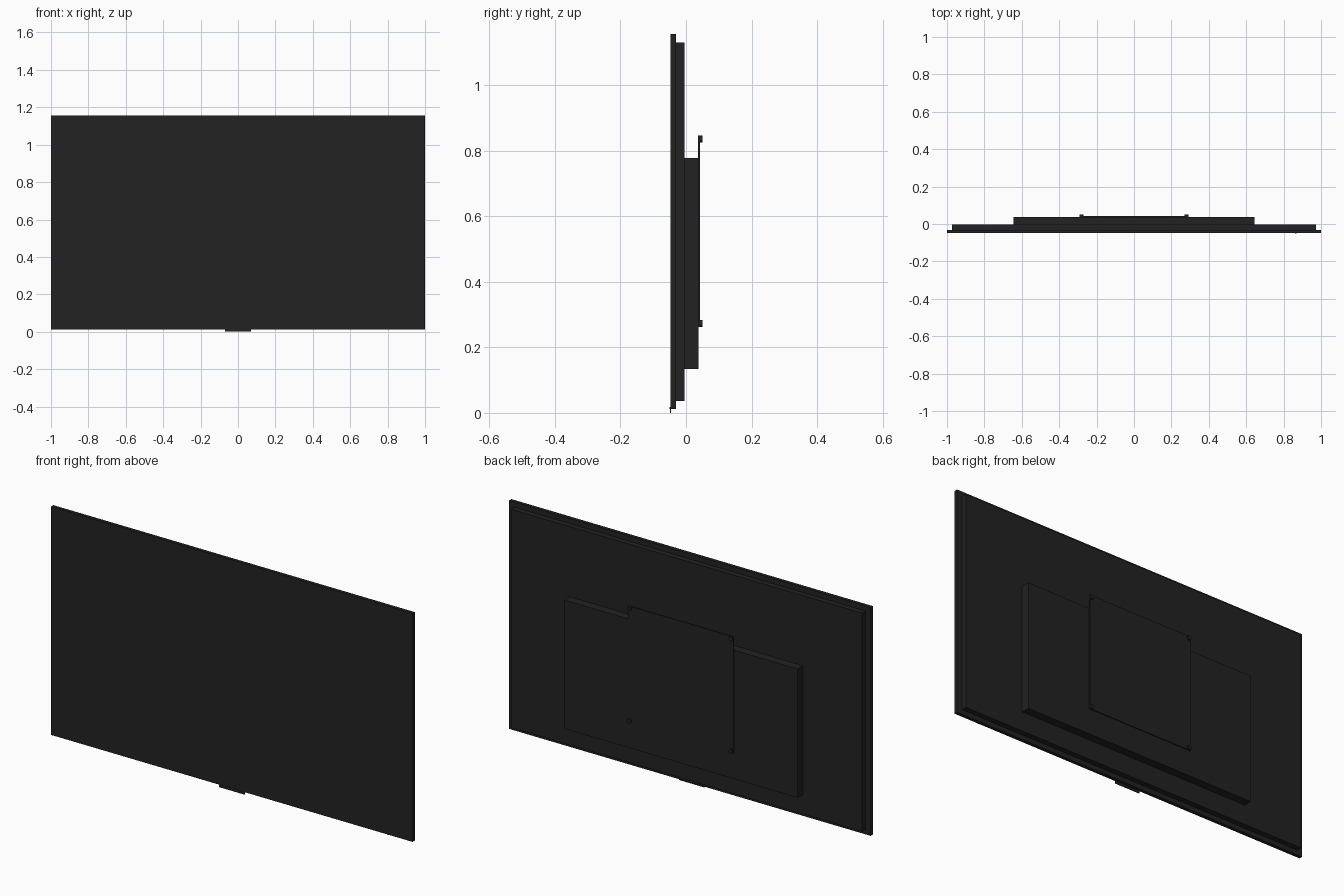
import bpy
from math import pi

cube = bpy.data.objects.get("Cube")
if cube:
    bpy.data.objects.remove(cube, do_unlink=True)


def material(name, value):
    m = bpy.data.materials.new(name)
    m.use_nodes = True
    colour = (value, value, value, 1)
    m.diffuse_color = colour
    m.node_tree.nodes["Principled BSDF"].inputs["Base Color"].default_value = colour
    return m


black = material("matte black", 0.016)


def finish(obj, name):
    obj.name = name
    obj.data.materials.append(black)
    return obj


def box(name, x, y, z, bevel=0):
    """Box from (min, max) ranges along each axis."""
    bpy.ops.mesh.primitive_cube_add(size=1, location=[sum(r) / 2 for r in (x, y, z)])
    obj = finish(bpy.context.object, name)
    obj.scale = [r[1] - r[0] for r in (x, y, z)]
    bpy.ops.object.transform_apply(location=False, rotation=False, scale=True)
    if bevel:
        mod = obj.modifiers.new("edge", "BEVEL")
        mod.width = bevel
        mod.segments = 1
    return obj


# Display and stepped rear housing
box("display_panel", (-1, 1), (-0.048, -0.031), (0.012, 1.155))
box("rear_cover", (-0.972, 0.972), (-0.031, -0.004), (0.036, 1.129))
box("electronics_housing", (-0.645, 0.645), (-0.004, 0.038), (0.134, 0.778))

# Wall mount plate, clear of the cover where it rises above the housing
box("mount_plate", (-0.292, 0.292), (0.036, 0.043), (0.262, 0.846))

# Corner fasteners on the mount plate
for side, x in (("right", -0.281), ("left", 0.281)):
    for level, z in (("lower", 0.273), ("upper", 0.835)):
        bpy.ops.mesh.primitive_cylinder_add(
            vertices=16, radius=0.011, depth=0.008,
            location=(x, 0.046, z), rotation=(pi / 2, 0, 0))
        finish(bpy.context.object, f"{level}_{side}_fastener")
        bpy.ops.object.shade_smooth_by_angle()

# Front tab and small indicator along the bottom edge
box("bottom_tab", (-0.07, 0.07), (-0.049, -0.045), (0, 0.014))
box("indicator", (0.86, 0.87), (-0.05, -0.045), (0.012, 0.018))
